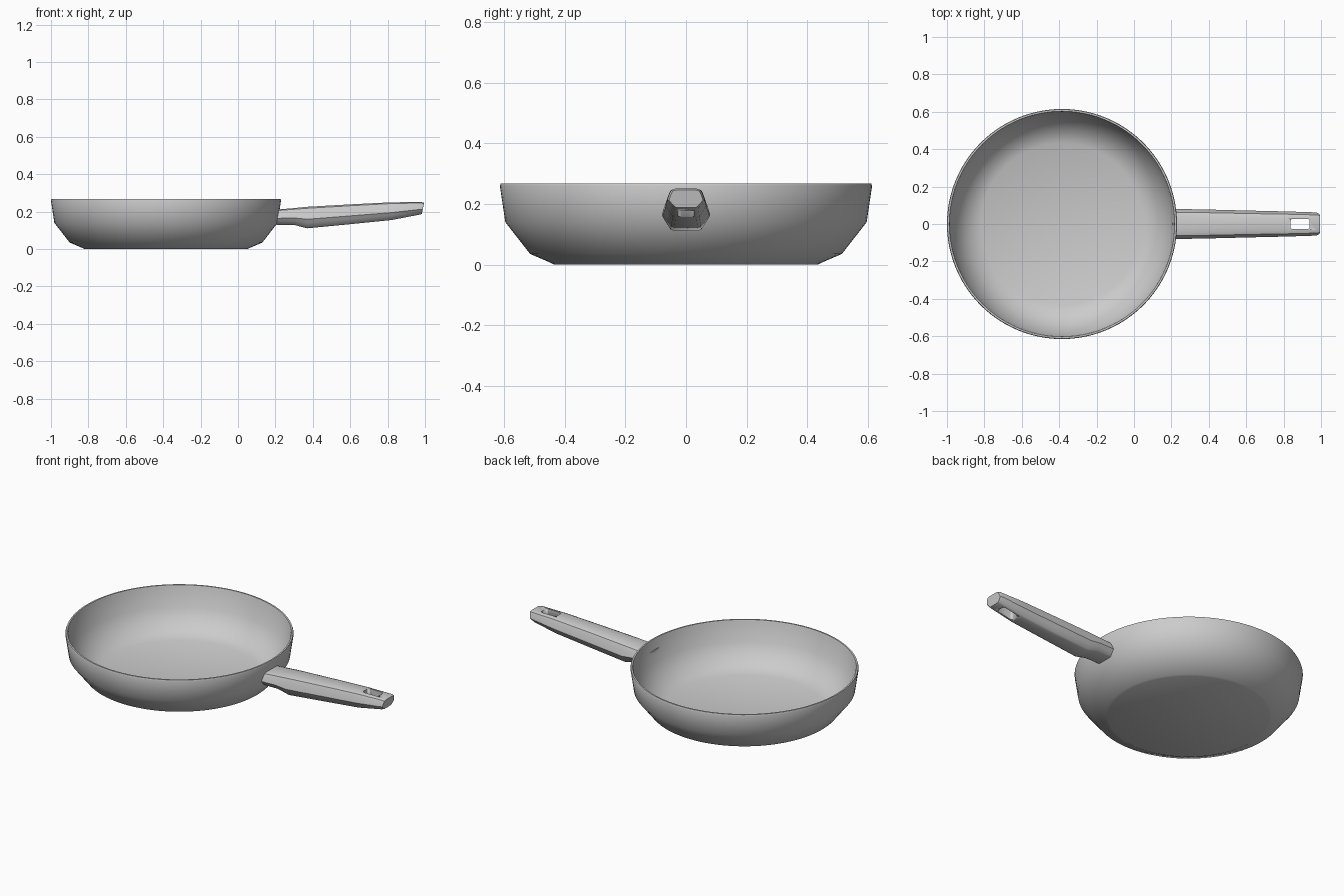
import bpy, bmesh
from math import cos, sin, pi

if "Cube" in bpy.data.objects:
    bpy.data.objects.remove(bpy.data.objects["Cube"])

CX, SEG = -0.385, 96


def make(name, bm, angle=0.6):
    bmesh.ops.recalc_face_normals(bm, faces=bm.faces)
    me = bpy.data.meshes.new(name)
    bm.to_mesh(me)
    bm.free()
    ob = bpy.data.objects.new(name, me)
    bpy.context.collection.objects.link(ob)
    bpy.ops.object.select_all(action='DESELECT')
    ob.select_set(True)
    bpy.context.view_layer.objects.active = ob
    bpy.ops.object.shade_smooth_by_angle(angle=angle)
    return ob


def loft(bm, rings):
    for a, b in zip(rings, rings[1:]):
        n = len(a)
        for i in range(n):
            bm.faces.new((a[i], a[(i + 1) % n], b[(i + 1) % n], b[i]))
    bm.faces.new(rings[0])
    bm.faces.new(rings[-1])


# pan body: one lathed profile, outside then back down the inside
profile = [(0.435, 0.0), (0.445, 0.005), (0.515, 0.035), (0.597, 0.14),
           (0.615, 0.26), (0.612, 0.268), (0.603, 0.268), (0.600, 0.26),
           (0.582, 0.145), (0.505, 0.048), (0.432, 0.018)]
bm = bmesh.new()
loft(bm, [[bm.verts.new((CX + r * cos(2 * pi * i / SEG), r * sin(2 * pi * i / SEG), z))
           for i in range(SEG)] for r, z in profile])
make("pan_body", bm, 0.9)

# handle: stations of (x, half width, bottom z, top z)
stations = [(0.205, 0.080, 0.130, 0.211), (0.30, 0.079, 0.129, 0.219),
            (0.37, 0.078, 0.111, 0.226), (0.60, 0.072, 0.133, 0.239),
            (0.82, 0.067, 0.155, 0.250), (0.975, 0.062, 0.184, 0.251),
            (0.988, 0.056, 0.188, 0.247)]
half = [(0.55, 1.0), (0.78, 0.93), (0.90, 0.72), (1.0, 0.42), (0.86, 0.26), (0.66, 0.05), (0.52, 0.0)]
section = half + [(-y, z) for y, z in reversed(half)]
bm = bmesh.new()
loft(bm, [[bm.verts.new((x + (0.012 * (z - 0.4) if x > 0.9 else 0), y * w, b + z * (t - b)))
           for y, z in section] for x, w, b, t in stations])
handle = make("handle", bm)

# hanging hole: rounded slot cut through the handle
bm = bmesh.new()
bmesh.ops.create_cube(bm, size=1)
for v in bm.verts:
    v.co = (0.888 + v.co.x * 0.102, v.co.y * 0.056, 0.2 + v.co.z * 0.3)
uprights = [e for e in bm.edges if abs(e.verts[0].co.z - e.verts[1].co.z) > 0.2]
bmesh.ops.bevel(bm, geom=uprights, offset=0.014, segments=3, profile=0.5, affect='EDGES')
cutter = make("hole_cutter", bm)
cutter.hide_render = True
cutter.hide_set(True)
mod = handle.modifiers.new("hanging_hole", 'BOOLEAN')
mod.operation = 'DIFFERENCE'
mod.object = cutter
